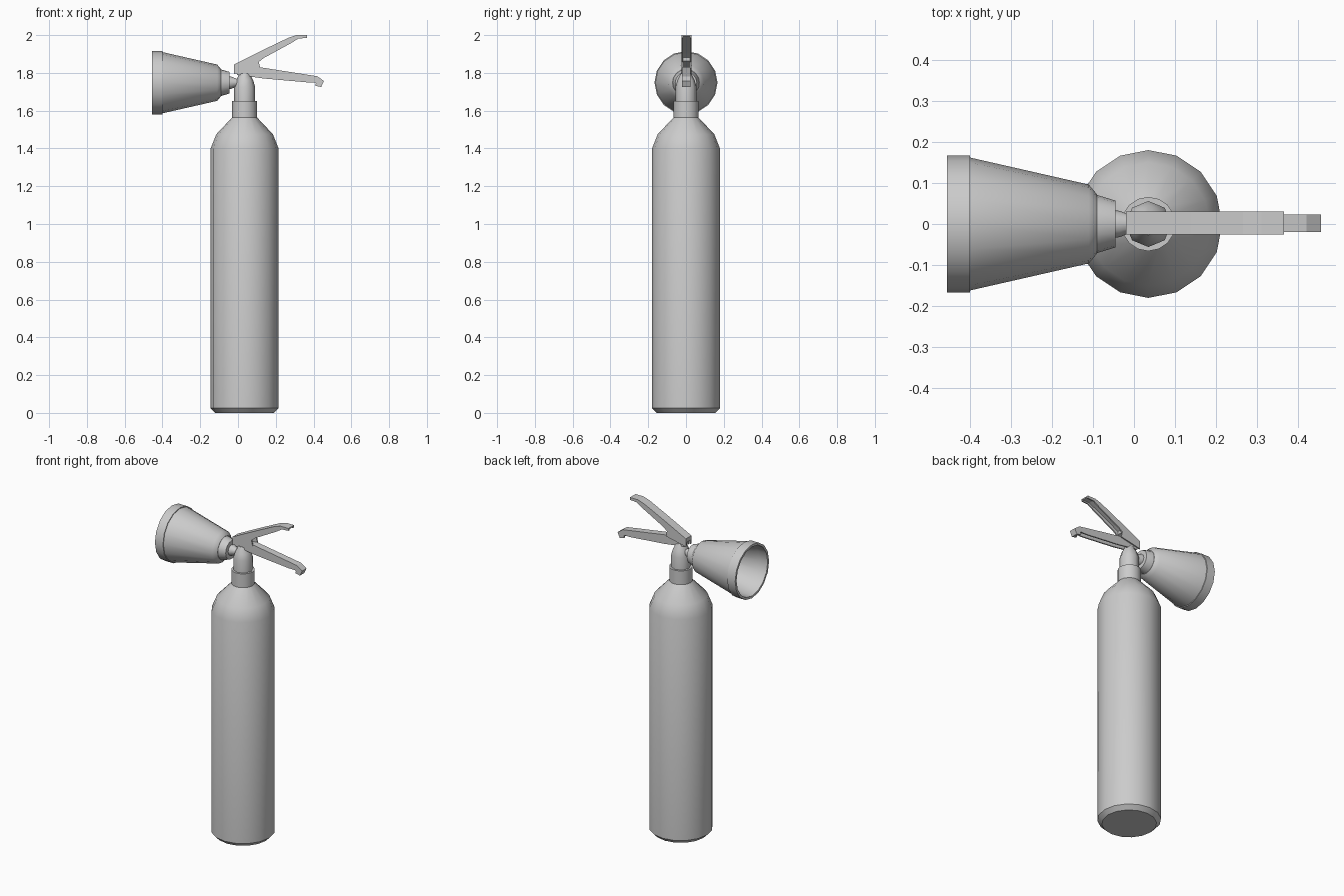
import bpy, bmesh, math

if "Cube" in bpy.data.objects:
    bpy.data.objects.remove(bpy.data.objects["Cube"])

CX = 0.035     # cylinder axis
HZ = 1.748     # horn axis height


def finish(bm, name, smooth):
    bmesh.ops.recalc_face_normals(bm, faces=bm.faces[:])
    mesh = bpy.data.meshes.new(name)
    bm.to_mesh(mesh)
    bm.free()
    ob = bpy.data.objects.new(name, mesh)
    bpy.context.collection.objects.link(ob)
    if smooth:
        bpy.ops.object.select_all(action='DESELECT')
        ob.select_set(True)
        bpy.context.view_layer.objects.active = ob
        bpy.ops.object.shade_smooth_by_angle(angle=math.radians(smooth))
    return ob


def skin(name, rings, smooth=0):
    """Bridge equal-length closed rings and cap both ends."""
    bm = bmesh.new()
    loops = [[bm.verts.new(p) for p in ring] for ring in rings]
    n = len(loops[0])
    for a, b in zip(loops, loops[1:]):
        for i in range(n):
            j = (i + 1) % n
            bm.faces.new((a[i], a[j], b[j], b[i]))
    bm.faces.new(loops[0])
    bm.faces.new(loops[-1])
    return finish(bm, name, smooth)


def lathe(name, profile, sides, axis='Z', smooth=40):
    """Profile of (radius, position along the axis)."""
    rings = []
    for r, t in profile:
        ring = []
        for i in range(sides):
            a = 2 * math.pi * i / sides
            u, v = r * math.cos(a), r * math.sin(a)
            ring.append((CX + u, v, t) if axis == 'Z' else (t, u, HZ + v))
        rings.append(ring)
    return skin(name, rings, smooth)


def lever(name, pairs, half, yc, wall=0.008, depth=0.5):
    """U-channel lever, open below, from (top, bottom) side-profile pairs."""
    rings = []
    for (tx, tz), (bx, bz) in pairs:
        mx, mz = bx + (tx - bx) * depth, bz + (tz - bz) * depth
        h, w = half, half - wall
        rings.append([(bx, yc - h, bz), (tx, yc - h, tz), (tx, yc + h, tz), (bx, yc + h, bz),
                      (bx, yc + w, bz), (mx, yc + w, mz), (mx, yc - w, mz), (bx, yc - w, bz)])
    return skin(name, rings)


# Pressure cylinder, neck ring and valve body
lathe("cylinder", [(0.155, 0), (0.18, 0.025), (0.18, 1.40), (0.15, 1.475), (0.065, 1.565)], 16)
lathe("neck_ring", [(0.066, 1.56), (0.066, 1.65)], 16)
lathe("valve", [(0.056, 1.64), (0.056, 1.725), (0.046, 1.76), (0.027, 1.797)], 8, smooth=50)

# Hollow discharge horn, its collar and the outlet pipe
lathe("horn", [(0.075, -0.13), (0.150, -0.40), (0.153, -0.455), (0.167, -0.455), (0.167, -0.40),
               (0.162, -0.40), (0.096, -0.11), (0.072, -0.09)], 16, 'X')
lathe("horn_collar", [(0.072, -0.10), (0.070, -0.088), (0.057, -0.045)], 16, 'X')
lathe("outlet_pipe", [(0.034, -0.06), (0.032, -0.035), (0.02, -0.005), (0.02, 0.03)], 12, 'X')

# Squeeze lever (upper) and carry handle (lower)
lever("squeeze_lever", [((-0.02, 1.845), (-0.02, 1.795)), ((0.09, 1.90), (0.118, 1.825)),
                        ((0.10, 1.905), (0.11, 1.858)), ((0.14, 1.925), (0.135, 1.878)),
                        ((0.265, 1.985), (0.28, 1.957)), ((0.31, 2.0), (0.32, 1.982)),
                        ((0.365, 2.0), (0.365, 1.985))], 0.0275, 0.0025)
lever("carry_handle", [((-0.01, 1.815), (-0.005, 1.79)), ((0.115, 1.83), (0.14, 1.77)),
                       ((0.37, 1.79), (0.365, 1.75)), ((0.42, 1.782), (0.405, 1.75)),
                       ((0.455, 1.757), (0.412, 1.747)), ((0.44, 1.725), (0.41, 1.732))],
      0.0215, 0.0015)
